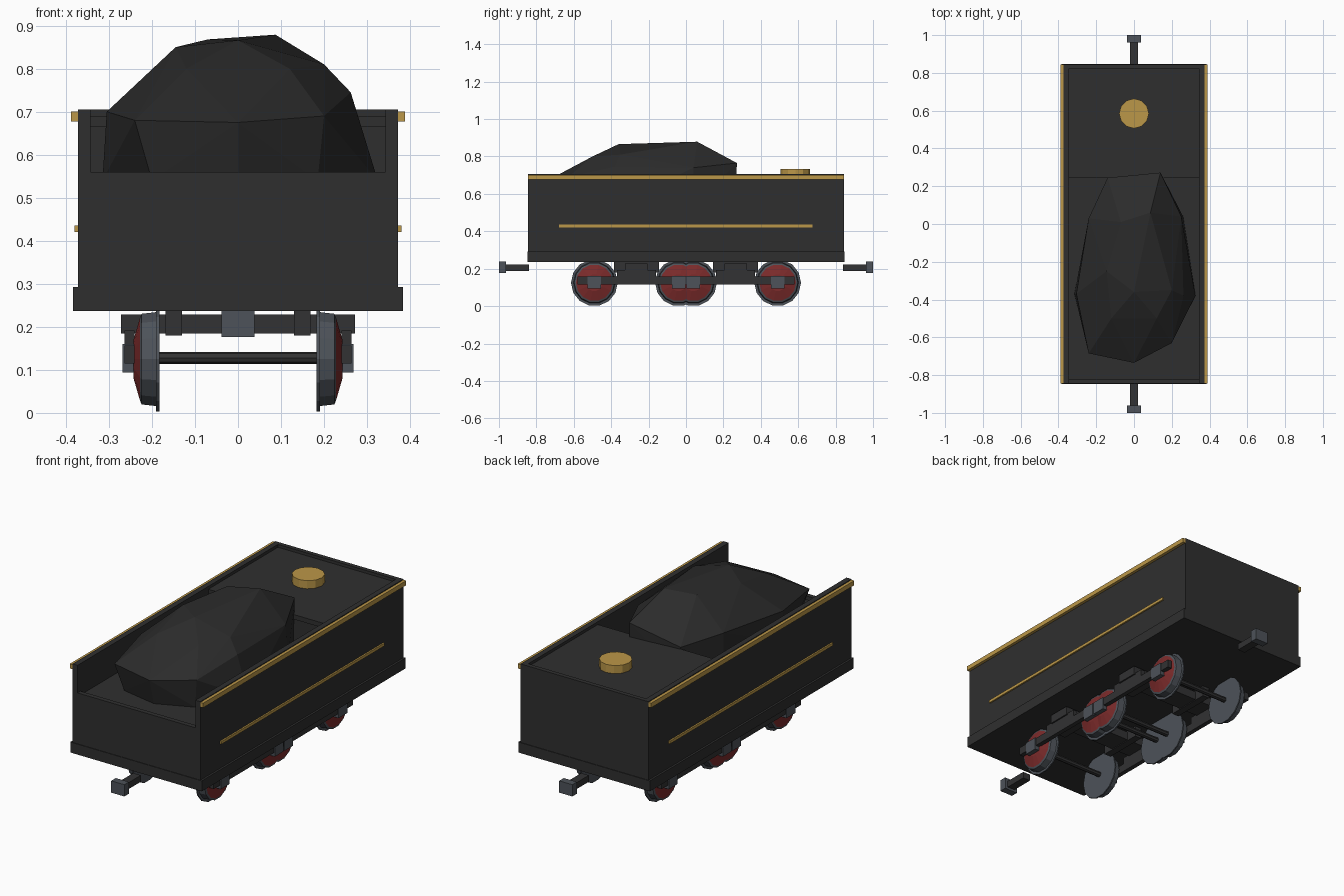
import bpy, bmesh, math
from mathutils import Matrix, Vector

if "Cube" in bpy.data.objects:
    bpy.data.objects.remove(bpy.data.objects["Cube"])


def material(name, rgb):
    m = bpy.data.materials.new(name)
    m.diffuse_color = (*rgb, 1)
    m.use_nodes = True
    m.node_tree.nodes["Principled BSDF"].inputs["Base Color"].default_value = m.diffuse_color
    return m


BLACK = material("body black", (0.028, 0.028, 0.028))
COAL = material("coal black", (0.024, 0.024, 0.024))
FRAME = material("frame black", (0.032, 0.032, 0.033))
STEEL = material("steel grey", (0.075, 0.085, 0.1))
GOLD = material("brass", (0.50, 0.31, 0.065))
RED = material("wheel red", (0.2, 0.024, 0.024))


def finish(name, bm, *mats):
    bmesh.ops.recalc_face_normals(bm, faces=bm.faces[:])
    me = bpy.data.meshes.new(name)
    bm.to_mesh(me)
    bm.free()
    for m in mats:
        me.materials.append(m)
    ob = bpy.data.objects.new(name, me)
    bpy.context.collection.objects.link(ob)
    return ob


def box(name, x, y, z, mat):
    """Box from (min, max) ranges."""
    bm = bmesh.new()
    size = [r[1] - r[0] for r in (x, y, z)]
    mid = [(r[0] + r[1]) / 2 for r in (x, y, z)]
    bmesh.ops.create_cube(bm, size=1, matrix=Matrix.Translation(mid) @ Matrix.Diagonal((*size, 1)))
    return finish(name, bm, mat)


def side_boxes(name, x, y, z, mat):
    """The same box on the left and right."""
    box(name + "_right", x, y, z, mat)
    box(name + "_left", (-x[1], -x[0]), y, z, mat)


def cylinder(name, r, depth, loc, mat, sides=12, axis=None):
    bm = bmesh.new()
    rot = Matrix.Rotation(math.pi / 2, 4, axis) if axis else Matrix()
    bmesh.ops.create_cone(bm, cap_ends=True, segments=sides, radius1=r, radius2=r,
                          depth=depth, matrix=Matrix.Translation(loc) @ rot)
    return finish(name, bm, mat)


def wheel(name, side, y, z):
    """Lathed wheel: flange, tread and a red domed face."""
    profile = [(0.183, 0.125), (0.190, 0.125), (0.190, 0.112), (0.224, 0.108),
               (0.228, 0.098), (0.243, 0.045)]
    n = 14
    bm = bmesh.new()
    rings = [[bm.verts.new((side * x, y + r * math.sin((k + .5) * math.tau / n),
                            z - r * math.cos((k + .5) * math.tau / n)))
              for k in range(n)] for x, r in profile]
    bm.faces.new(rings[0])
    bm.faces.new(rings[-1]).material_index = 1
    for i in range(len(rings) - 1):
        for k in range(n):
            j = (k + 1) % n
            f = bm.faces.new((rings[i][k], rings[i][j], rings[i + 1][j], rings[i + 1][k]))
            f.material_index = 1 if i == len(rings) - 2 else 0
    finish(name, bm, STEEL, RED)


# Body tank: floor, walls, rear deck
box("tank_floor", (-0.372, 0.372), (-0.845, 0.845), (0.237, 0.54), BLACK)
side_boxes("side_wall", (0.343, 0.372), (-0.845, 0.845), (0.54, 0.705), BLACK)
box("front_wall", (-0.343, 0.343), (-0.845, -0.82), (0.54, 0.56), BLACK)
box("rear_wall", (-0.343, 0.343), (0.822, 0.845), (0.54, 0.705), BLACK)
box("rear_tank", (-0.343, 0.343), (0.25, 0.822), (0.54, 0.665), BLACK)
box("rear_deck", (-0.343, 0.343), (0.243, 0.822), (0.665, 0.69), BLACK)
box("base_band", (-0.383, 0.383), (-0.848, 0.848), (0.237, 0.292), BLACK)

# Brass trim and filler cap
side_boxes("top_rail", (0.37, 0.388), (-0.845, 0.845), (0.677, 0.701), GOLD)
side_boxes("side_stripe", (0.37, 0.380), (-0.68, 0.675), (0.42, 0.435), GOLD)
cylinder("filler_cap", 0.079, 0.045, (0, 0.585, 0.71), GOLD)

# Coal heap: convex lump hulled from foot, shoulder and crown points
coal = [(0, -0.70, 0.54), (-0.20, -0.66, 0.54), (-0.315, -0.37, 0.54), (-0.24, 0.03, 0.54),
        (-0.14, 0.243, 0.54), (0.14, 0.265, 0.54), (0.26, 0.04, 0.54), (0.325, -0.38, 0.54),
        (0.185, -0.62, 0.54),
        (0, -0.735, 0.675), (-0.24, -0.685, 0.68), (-0.305, -0.37, 0.70), (-0.24, 0.03, 0.72),
        (-0.14, 0.245, 0.70), (0.14, 0.272, 0.765), (0.25, 0.04, 0.74), (0.262, -0.38, 0.745),
        (0.2, -0.63, 0.69),
        (-0.22, -0.30, 0.768), (-0.145, -0.25, 0.85), (-0.07, 0.01, 0.868), (0.087, 0.06, 0.879),
        (0.2, -0.35, 0.81), (0.12, -0.50, 0.80), (-0.12, -0.50, 0.80), (0, -0.36, 0.866)]
bm = bmesh.new()
pts = [bm.verts.new(p) for p in coal]
hull = bmesh.ops.convex_hull(bm, input=pts)
bmesh.ops.delete(bm, geom=[g for g in hull["geom_interior"] if isinstance(g, bmesh.types.BMVert)],
                 context='VERTS')
finish("coal_heap", bm, COAL)

# Couplers at both ends
for end, s in (("front", -1), ("rear", 1)):
    span = lambda a, b: tuple(sorted((s * a, s * b)))
    box(end + "_drawbar", (-0.022, 0.022), span(0.84, 0.965), (0.188, 0.222), FRAME)
    box(end + "_coupler", (-0.038, 0.038), span(0.962, 1.0), (0.176, 0.238), STEEL)

# Bogies: bolster, side frames, axles, wheels and axle boxes
AXLE_Z = 0.125
for end, cy in (("front", -0.265), ("rear", 0.265)):
    box(end + "_bolster", (-0.272, 0.272), (cy - 0.06, cy + 0.06), (0.184, 0.229), FRAME)
    side_boxes(end + "_bearer", (0.13, 0.168), (cy - 0.12, cy + 0.12), (0.18, 0.24), FRAME)
    side_boxes(end + "_side_frame", (0.24, 0.264), (cy - 0.315, cy + 0.315), (0.115, 0.157), FRAME)
    side_boxes(end + "_frame_post", (0.24, 0.264), (cy - 0.105, cy + 0.105), (0.155, 0.192), FRAME)
    for tag, off in (("a", -0.225), ("b", 0.225)):
        y = cy + off
        name = end + "_" + tag
        cylinder(name + "_axle", 0.014, 0.39, (0, y, AXLE_Z + 0.003), FRAME, 8, 'Y')
        side_boxes(name + "_axle_box", (0.24, 0.268), (y - 0.036, y + 0.036), (0.094, 0.16), STEEL)
        for label, s in (("left", -1), ("right", 1)):
            wheel(name + "_wheel_" + label, s, y, AXLE_Z)
